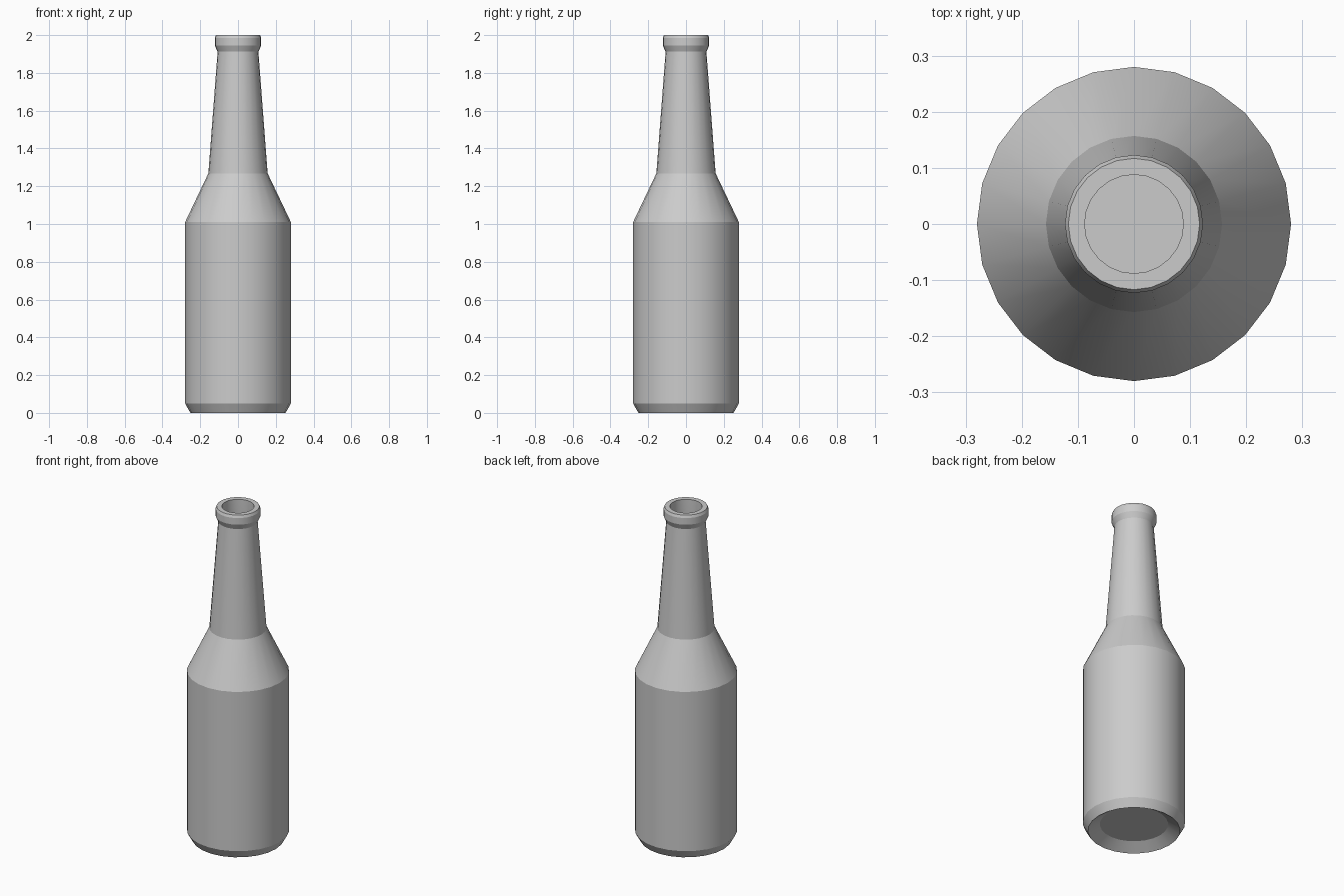
import bpy, bmesh, math

if "Cube" in bpy.data.objects:
    bpy.data.objects.remove(bpy.data.objects["Cube"])

SIDES = 24

# Profile (radius, height): base recess, outside wall, lip, then hollow inside
profile = [
    (0.0, 0.04), (0.187, 0.04), (0.252, 0.0),                  # recessed base
    (0.28, 0.05), (0.28, 1.01), (0.157, 1.268),                # body and shoulder
    (0.108, 1.912), (0.123, 1.945), (0.123, 1.985), (0.117, 2.0),  # neck and lip
    (0.088, 2.0), (0.088, 1.9),                                # mouth
    (0.13, 1.26), (0.25, 1.0), (0.25, 0.09), (0.0, 0.09),      # inside
]


def lathe(name, points, sides):
    bm = bmesh.new()
    verts = [bm.verts.new((r, 0, z)) for r, z in points]
    edges = [bm.edges.new(pair) for pair in zip(verts, verts[1:])]
    bmesh.ops.spin(bm, geom=verts + edges, cent=(0, 0, 0), axis=(0, 0, 1),
                   angle=math.tau, steps=sides, use_merge=False)
    bmesh.ops.remove_doubles(bm, verts=bm.verts[:], dist=1e-4)
    bmesh.ops.recalc_face_normals(bm, faces=bm.faces[:])
    mesh = bpy.data.meshes.new(name)
    bm.to_mesh(mesh)
    bm.free()
    obj = bpy.data.objects.new(name, mesh)
    bpy.context.collection.objects.link(obj)
    return obj


# Bottle, smooth around but sharp at each ring
bottle = lathe("bottle", profile, SIDES)
bpy.context.view_layer.objects.active = bottle
bottle.select_set(True)
bpy.ops.object.shade_smooth_by_angle(angle=math.radians(20))
